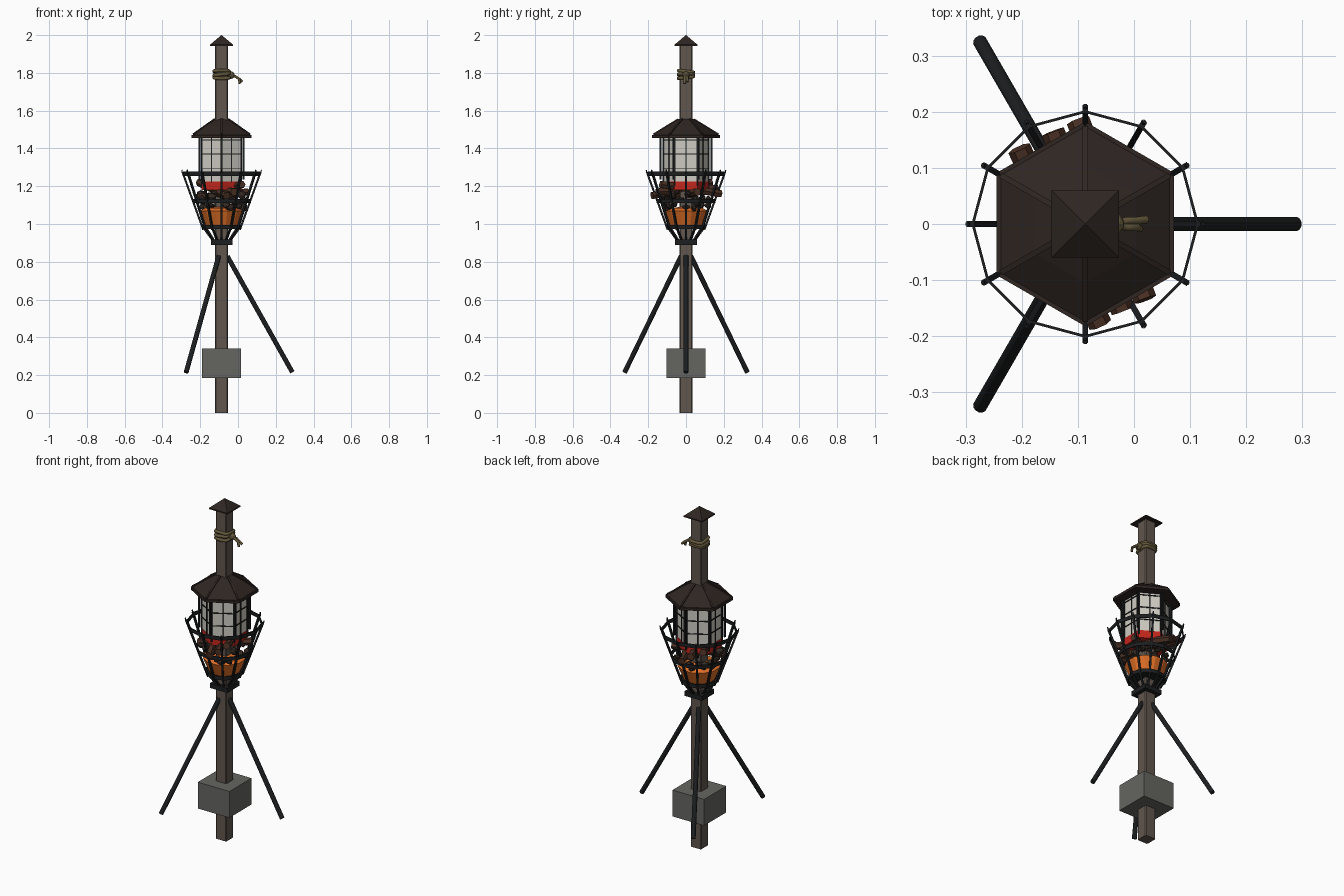
import bpy, bmesh, math, random
from mathutils import Vector, Matrix

if "Cube" in bpy.data.objects:
    bpy.data.objects.remove(bpy.data.objects["Cube"])

random.seed(4)
CX = -0.087          # axis of the post
RAD = math.radians


def mat(name, c):
    m = bpy.data.materials.new(name)
    m.diffuse_color = (*c, 1)
    m.use_nodes = True
    m.node_tree.nodes["Principled BSDF"].inputs["Base Color"].default_value = m.diffuse_color
    return m


WOOD = mat("weathered_wood", (0.115, 0.092, 0.075))
IRON = mat("iron", (0.012, 0.013, 0.014))
ROOF = mat("roof_wood", (0.028, 0.019, 0.016))
STONE = mat("stone", (0.13, 0.13, 0.12))
GLASS = mat("pane", (0.62, 0.6, 0.54))
RED = mat("red_band", (0.55, 0.02, 0.012))
FIRE = mat("embers", (0.75, 0.16, 0.02))
COAL = mat("coal", (0.035, 0.024, 0.018))
LOG = mat("charred_log", (0.07, 0.03, 0.018))
ROPE = mat("rope", (0.13, 0.1, 0.045))


def pol(r, deg, z):
    return Vector((CX + r * math.cos(RAD(deg)), r * math.sin(RAD(deg)), z))


def finish(name, bm, m):
    me = bpy.data.meshes.new(name)
    bm.to_mesh(me)
    bm.free()
    me.materials.append(m)
    ob = bpy.data.objects.new(name, me)
    bpy.context.collection.objects.link(ob)
    return ob


def add_bar(bm, a, b, w, n=4):
    """Straight bar of n sides between two points."""
    d = b - a
    rot = d.to_track_quat('Z', 'Y').to_matrix().to_4x4()
    spin = Matrix.Rotation(math.pi / n, 4, 'Z')
    bmesh.ops.create_cone(bm, cap_ends=True, segments=n, radius1=w, radius2=w,
                          depth=d.length, matrix=Matrix.Translation((a + b) / 2) @ rot @ spin)


def bars(name, pairs, w, m, n=4):
    bm = bmesh.new()
    for a, b in pairs:
        add_bar(bm, a, b, w, n)
    return finish(name, bm, m)


def box(name, half, z0, z1, m, bevel=0.0):
    bm = bmesh.new()
    bmesh.ops.create_cube(bm, size=1, matrix=Matrix.Translation((CX, 0, (z0 + z1) / 2))
                          @ Matrix.Diagonal((2 * half, 2 * half, z1 - z0, 1)))
    if bevel:
        e = [e for e in bm.edges if abs(e.verts[0].co.z - e.verts[1].co.z) > 0.1]
        bmesh.ops.bevel(bm, geom=e, offset=bevel, segments=1, affect='EDGES')
    return finish(name, bm, m)


def lathe(name, prof, n, start, m, closed=False):
    """Revolve (radius, z) points into an n-sided shell."""
    bm = bmesh.new()
    rings = [[bm.verts.new(pol(r, start + 360 * i / n, z)) for i in range(n)] for r, z in prof]
    k = len(rings)
    for j in range(k if closed else k - 1):
        lo, hi = rings[j], rings[(j + 1) % k]
        for i in range(n):
            bm.faces.new((lo[i], lo[(i + 1) % n], hi[(i + 1) % n], hi[i]))
    return finish(name, bm, m)


HEX = [30 + 60 * i for i in range(6)]
DOZ = [30 * i for i in range(12)]

# Post, pointed cap and stone footing
box("post", 0.034, 0, 1.95, WOOD, 0.004)
lathe("post_cap", [(0.001, 1.953), (0.085, 1.943), (0.085, 1.95), (0.001, 2.0)], 4, 45, ROOF)
box("footing_block", 0.103, 0.185, 0.34, STONE)

# Splayed legs
bars("splayed_legs", [(pol(0.03, a, 0.83), pol(0.375, a, 0.215)) for a in (0, 120, 240)],
     0.013, IRON, 12)

# Collar and struts that carry the basket
box("collar", 0.057, 0.89, 0.917, IRON)
bars("basket_struts", [(pol(0.045, a, 0.91), pol(0.1, a, 0.985)) for a in DOZ], 0.007, IRON)

# Fire basket: ribs, tips, hoops and floor
bars("basket_ribs", [(pol(0.097, a, 0.97), pol(0.207, a, 1.275)) for a in DOZ], 0.0075, IRON)
bars("rib_tips", [(pol(0.207, a, 1.27), pol(0.211, a, 1.287)) for a in DOZ], 0.004, IRON)
for i, (r, z) in enumerate([(0.103, 0.985), (0.155, 1.122), (0.203, 1.266)]):
    lathe(f"basket_hoop_{i + 1}", [(r, z - 0.011), (r, z + 0.011), (r - 0.005, z + 0.011),
                                   (r - 0.005, z - 0.011)], 12, 0, IRON, True)
lathe("basket_floor", [(0.03, 0.975), (0.1, 0.975), (0.1, 0.985), (0.03, 0.985)], 12, 0, IRON, True)

# Ember bed, coals and logs
lathe("ember_bed", [(0.03, 0.99), (0.085, 0.99), (0.118, 1.07), (0.09, 1.085), (0.03, 1.09)],
      12, 15, FIRE)
bm = bmesh.new()
for i in range(34):
    p = pol(random.uniform(0.075, 0.13), i * 137.5, random.uniform(1.08, 1.17))
    s = random.uniform(0.018, 0.028)
    bmesh.ops.create_icosphere(bm, subdivisions=1, radius=s,
                               matrix=Matrix.Translation(p) @ Matrix.Rotation(i, 4, 'X')
                               @ Matrix.Diagonal((1, 1, 0.7, 1)))
finish("coals", bm, COAL)
logs = [((-0.205, 0.135, 1.22), (-0.06, -0.18, 1.15)),
        ((-0.145, 0.165, 1.19), (-0.02, -0.155, 1.17)),
        ((-0.1, 0.185, 1.16), (0.02, -0.135, 1.21)),
        ((-0.22, -0.06, 1.14), (0.05, 0.06, 1.17))]
bars("logs", [(Vector(a), Vector(b)) for a, b in logs], 0.021, LOG, 6)

# Lantern: red base band, panes, glazing bars and roof posts
lathe("lantern_base", [(0.03, 1.18), (0.122, 1.18), (0.122, 1.226), (0.03, 1.226)], 6, 30, RED)
lathe("lantern_panes", [(0.119, 1.225), (0.119, 1.46)], 6, 30, GLASS)
pairs = [(pol(0.105, a + 30, 1.22), pol(0.105, a + 30, 1.46)) for a in HEX]
for z in (1.295, 1.37, 1.445):
    pairs += [(pol(0.121, a, z), pol(0.121, a + 60, z)) for a in HEX]
bars("glazing_bars", pairs, 0.0035, IRON)
bars("lantern_corners", [(pol(0.121, a, 1.2), pol(0.121, a, 1.46)) for a in HEX], 0.006, IRON)
bars("roof_posts", [(pol(0.135, a, 1.235), pol(0.135, a, 1.465)) for a in HEX], 0.007, IRON)

# Hexagonal roof with hip ridges and eave beams
lathe("roof", [(0.03, 1.458), (0.172, 1.458), (0.174, 1.472), (0.105, 1.518), (0.04, 1.555)],
      6, 30, ROOF)
hips = [(pol(0.172, a, 1.474), pol(0.04, a, 1.555)) for a in HEX]
bars("hip_ridges", hips, 0.007, ROOF)
bars("eave_beams", [(pol(0.174, a, 1.464), pol(0.174, a + 60, 1.464)) for a in HEX], 0.0105, ROOF)


def rope(name, pts, r, cyclic):
    cu = bpy.data.curves.new(name, 'CURVE')
    cu.dimensions = '3D'
    cu.bevel_depth = r
    cu.bevel_resolution = 2
    cu.resolution_u = 4
    cu.use_fill_caps = True
    sp = cu.splines.new('POLY')
    sp.points.add(len(pts) - 1)
    for p, q in zip(sp.points, pts):
        p.co = (*q, 1)
    sp.use_cyclic_u = cyclic
    cu.materials.append(ROPE)
    bpy.context.collection.objects.link(bpy.data.objects.new(name, cu))


# Rope coils, knot and loose tails
for i in range(3):
    z = 1.776 + 0.016 * i
    pts = []
    for k in range(24):
        a = 15 * k
        c, s = math.cos(RAD(a)), math.sin(RAD(a))
        r = 0.04 / (abs(c) ** 5 + abs(s) ** 5) ** 0.2
        pts.append(pol(r, a, z + 0.005 * math.sin(RAD(a + 90 * i))))
    rope(f"rope_coil_{i + 1}", pts, 0.009, True)
bm = bmesh.new()
bmesh.ops.create_icosphere(bm, subdivisions=2, radius=0.02,
                           matrix=Matrix.Translation((-0.037, 0, 1.788)))
finish("rope_knot", bm, ROPE)
for s in (-1, 1):
    rope(f"rope_tail_{'a' if s < 0 else 'b'}",
         [(-0.035, 0, 1.79), (-0.012, 0.006 * s, 1.78), (0.006, 0.006 * s, 1.768),
          (0.016 + 0.006 * s, 0.008 * s, 1.748 + 0.005 * s)], 0.007, False)
